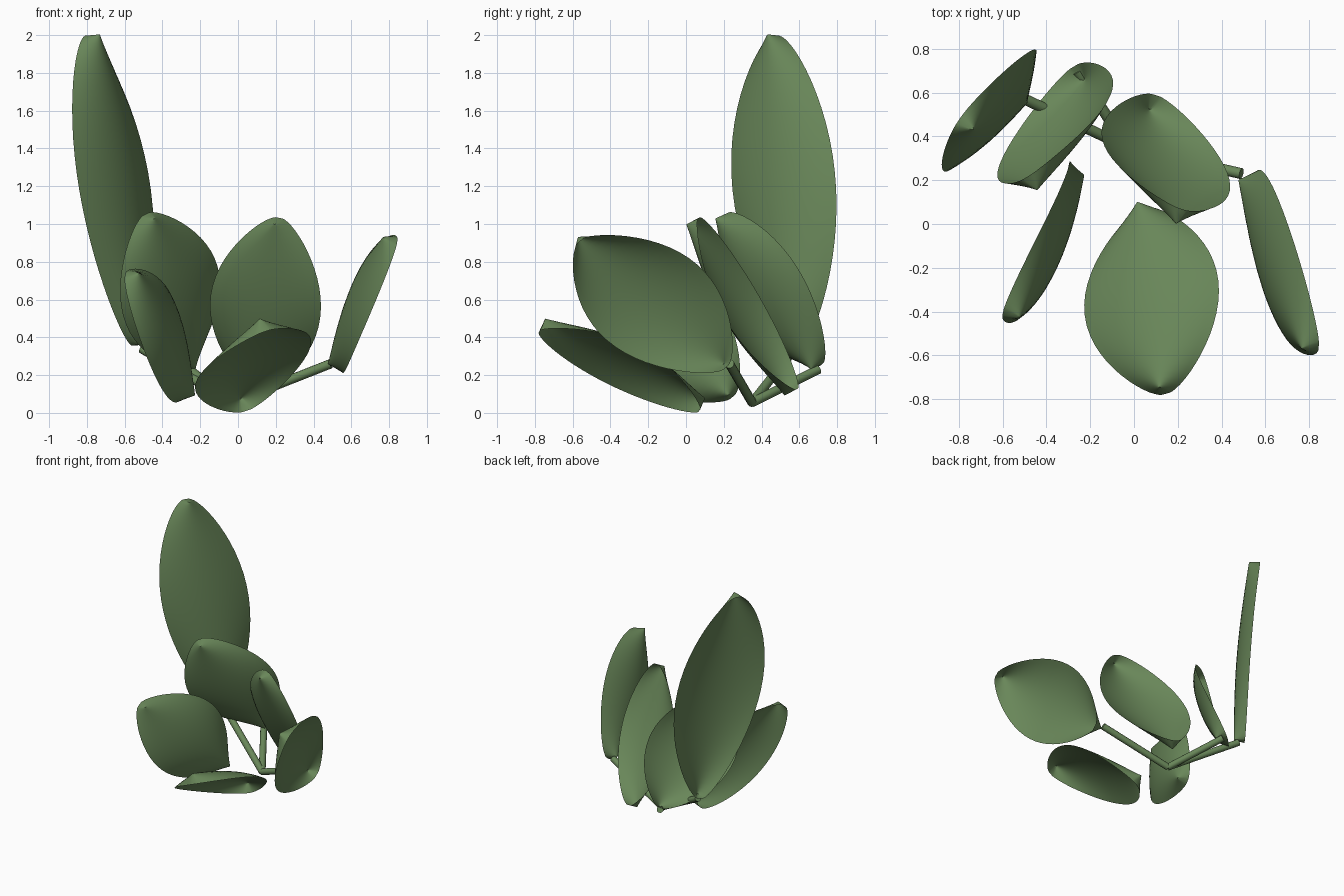
import bpy, math
from mathutils import Vector

if "Cube" in bpy.data.objects:
    bpy.data.objects.remove(bpy.data.objects["Cube"])

green = bpy.data.materials.new("leaf_green")
green.diffuse_color = (0.14, 0.24, 0.10, 1)
green.use_nodes = True
green.node_tree.nodes["Principled BSDF"].inputs["Base Color"].default_value = green.diffuse_color


def make_object(name, verts, faces):
    me = bpy.data.meshes.new(name)
    me.from_pydata(verts, [], faces)
    me.materials.append(green)
    ob = bpy.data.objects.new(name, me)
    bpy.context.collection.objects.link(ob)
    bpy.context.view_layer.objects.active = ob
    ob.select_set(True)
    bpy.ops.object.shade_smooth_by_angle(angle=math.radians(40))
    ob.select_set(False)


def leaf(name, base, tip, half, side, skew=1.0, fullness=0.7, bow=0.04, depth=0.08):
    """Channelled leaf: half is the half-width vector, side picks the convex face."""
    base, tip, half = Vector(base), Vector(tip), Vector(half)
    normal = (tip - base).cross(half).normalized() * side
    rows, cols = 28, 16
    verts, faces = [], []
    for i in range(rows + 1):
        t = 0.5 - 0.5 * math.cos(math.pi * i / rows)
        w = 0.06 + 0.94 * abs(math.sin(math.pi * t ** skew)) ** fullness
        for j in range(cols + 1):
            s = -1 + 2 * j / cols
            lift = bow * math.sin(math.pi * t) + depth * (0.5 - s * s)
            verts.append(base.lerp(tip, t) + half * (s * w) + normal * lift)
    n = cols + 1
    for i in range(rows):
        for j in range(cols):
            a = i * n + j
            faces.append((a, a + 1, a + n + 1, a + n))
    # small caps closing the folded ends
    faces.append(tuple(reversed(range(n))))
    faces.append(tuple(range(rows * n, rows * n + n)))
    make_object(name, verts, faces)


def stem(name, start, end, r=0.025, sides=12):
    start, end = Vector(start), Vector(end)
    q = (end - start).to_track_quat('Z', 'Y')
    verts = []
    for p in (start, end):
        for k in range(sides):
            a = 2 * math.pi * k / sides
            verts.append(p + q @ Vector((r * math.cos(a), r * math.sin(a), 0)))
    faces = [(k, (k + 1) % sides, sides + (k + 1) % sides, sides + k) for k in range(sides)]
    faces += [tuple(reversed(range(sides))), tuple(range(sides, 2 * sides))]
    make_object(name, verts, faces)


# leaves
leaf("tall_leaf", (-.52, .575, .36), (-.765, .455, 2.0), (.19, .275, 0), -1, skew=1.08, fullness=.65, bow=.03)
leaf("back_left_leaf", (-.25, .69, .245), (-.465, .185, 1.04), (.25, .15, .13), -1)
leaf("centre_leaf", (.085, .555, .11), (.205, .035, 1.015), (.29, -.09, -.06), -1)
leaf("front_leaf", (.03, .085, .045), (.13, -.76, .465), (.305, .08, .10), 1)
leaf("left_leaf", (-.265, .235, .09), (-.56, -.415, .735), (.05, .23, .20), -1, bow=.055)
leaf("right_leaf", (.515, .205, .25), (.805, -.565, .92), (.02, .24, .20), 1)

# stems branching from one joint
joint = (-.03, .35, .055)
stem("tall_leaf_stem", joint, (-.51, .575, .34))
stem("back_left_stem", joint, (-.26, .70, .23))
stem("right_stem", joint, (.49, .23, .26))
